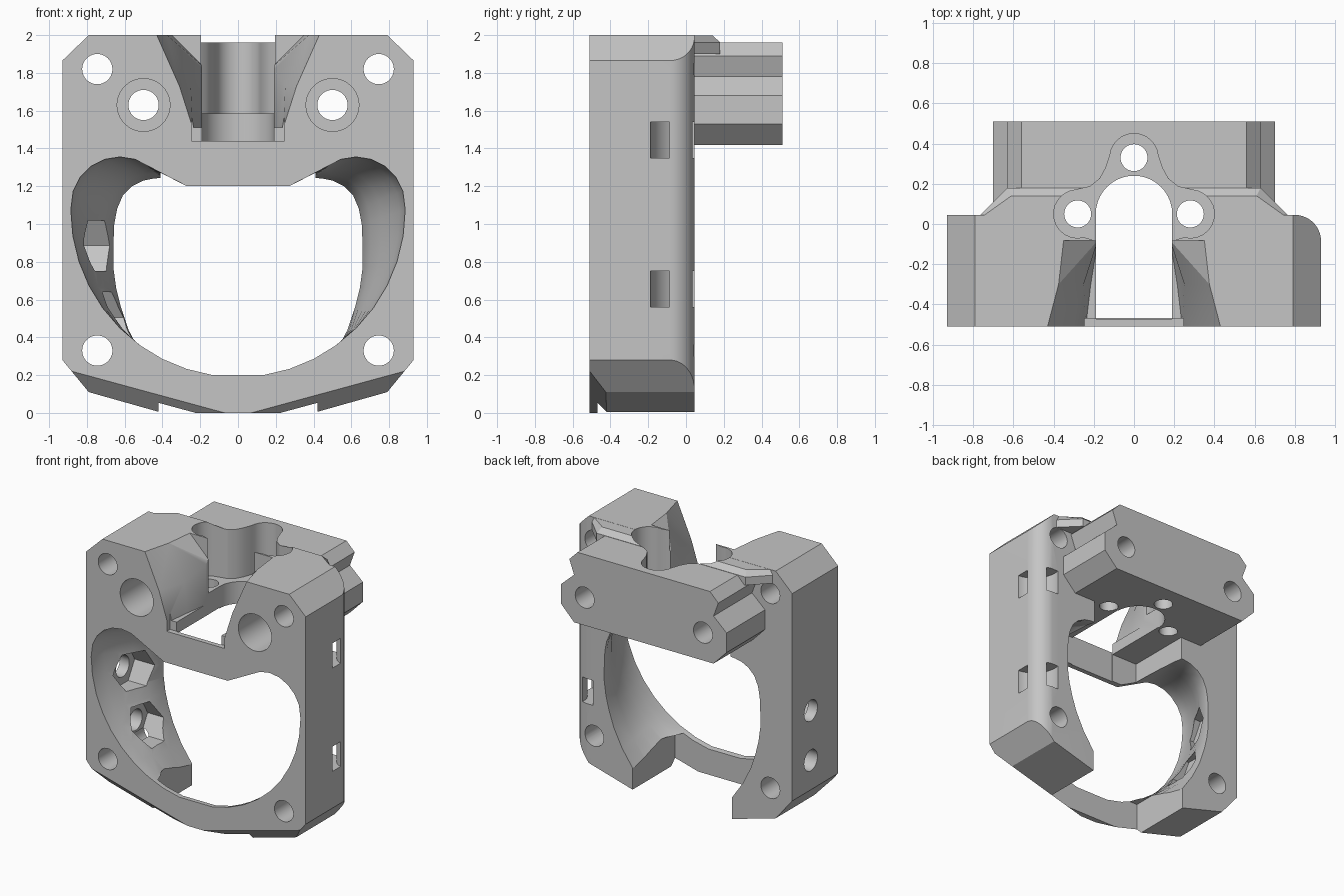
import bpy, bmesh, math
from math import pi, cos, sin

cube = bpy.data.objects.get("Cube")
if cube:
    bpy.data.objects.remove(cube, do_unlink=True)

grey = bpy.data.materials.new("light grey plastic")
grey.use_nodes = True
colour = (0.56, 0.56, 0.56, 1)
grey.diffuse_color = colour
grey.node_tree.nodes["Principled BSDF"].inputs["Base Color"].default_value = colour


def finish(name, bm):
    bmesh.ops.recalc_face_normals(bm, faces=bm.faces)
    mesh = bpy.data.meshes.new(name)
    bm.to_mesh(mesh)
    bm.free()
    mesh.materials.append(grey)
    ob = bpy.data.objects.new(name, mesh)
    bpy.context.collection.objects.link(ob)
    return ob


def loft(name, rings, triangulate=False):
    bm = bmesh.new()
    loops = [[bm.verts.new(p) for p in ring] for ring in rings]
    n = len(loops[0])
    for a, b in zip(loops, loops[1:]):
        for i in range(n):
            j = (i + 1) % n
            bm.faces.new((a[i], a[j], b[j], b[i]))
    bm.faces.new(loops[0])
    bm.faces.new(loops[-1])
    if triangulate:
        bmesh.ops.triangulate(bm, faces=bm.faces)
    return finish(name, bm)


def mirrored(half):
    """Close a half profile, listed from the centre line round to the centre line."""
    full = half + [(-x, v) for x, v in reversed(half)]
    return [p for p in full if abs(p[0]) > 1e-6]


def arc(cx, cy, r, a0, a1, steps):
    angles = [math.radians(a0 + (a1 - a0) * i / steps) for i in range(steps + 1)]
    return [(cx + r * cos(a), cy + r * sin(a)) for a in angles]


def at_y(pts, y):
    return [(x, y, z) for x, z in pts]


def at_z(pts, z):
    return [(x, y, z) for x, y in pts]


def prism_y(name, pts, y0, y1):
    return loft(name, [at_y(pts, y0), at_y(pts, y1)])


def prism_z(name, pts, z0, z1):
    return loft(name, [at_z(pts, z0), at_z(pts, z1)])


def box(name, x0, x1, y0, y1, z0, z1):
    return prism_z(name, [(x0, y0), (x1, y0), (x1, y1), (x0, y1)], z0, z1)


def rod(name, axis, a, b, start, end, r, sides=40):
    """Cylinder along x, y or z; a and b are its other two coordinates."""
    rings = []
    for c in (start, end):
        ring = []
        for i in range(sides):
            t = 2 * pi * i / sides
            u, v = a + r * cos(t), b + r * sin(t)
            ring.append({"x": (c, u, v), "y": (u, c, v), "z": (u, v, c)}[axis])
        rings.append(ring)
    return loft(name, rings)


def combine(target, other, operation):
    mod = target.modifiers.new(operation.lower(), 'BOOLEAN')
    mod.operation = operation
    mod.solver = 'EXACT'
    mod.use_hole_tolerant = True
    mod.object = other
    bpy.context.view_layer.objects.active = target
    bpy.ops.object.modifier_apply(modifier=mod.name)
    bpy.data.objects.remove(other, do_unlink=True)


# Main block: chamfered outline, one rounded vertical back corner
body = prism_y("carriage_body", mirrored(
    [(0.40, 0), (0.79, 0.11), (0.93, 0.28), (0.93, 1.865), (0.79, 2)]), -0.51, 0.045)
plan = [(-1, -0.6), (0.93, -0.6)] + arc(0.8, -0.085, 0.13, 0, 90, 10) + [(-1, 0.045)]
plan[-2:] = [(0.8, 0.046), (-1, 0.046)]
combine(body, prism_z("plan", plan, -0.5, 2.5), 'INTERSECT')

# Rear mounting bar with notched ends
bar = [(0.59, 1.417), (0.70, 1.53), (0.70, 1.68), (0.59, 1.78), (0.63, 1.89), (0.56, 1.96)]
combine(body, prism_y("rear_bar", mirrored(bar), -0.03, 0.51), 'UNION')

# Tapered web joining block and bar along the top
web = mirrored([(0.77, -0.06), (0.77, 0.04), (0.63, 0.18)])
web_top = mirrored([(0.75, -0.06), (0.75, 0.04), (0.61, 0.14)])
combine(body, loft("top_web", [at_z(web, 1.9), at_z(web, 1.962), at_z(web_top, 1.999)]), 'UNION')

cutters = []

# Large opening, wide at the front and narrower behind
front = arc(0, 1.075, 0.885, -90, 0, 10)
front += arc(0.625, 1.095, 0.26, 18, 108, 5)
front += [(0.27, 1.2), (0, 1.2)]
back = [(0, 0.08), (0.14, 0.09), (0.28, 0.12), (0.42, 0.17), (0.51, 0.30), (0.58, 0.44),
        (0.62, 0.56), (0.645, 0.66), (0.66, 0.77), (0.66, 0.88), (0.655, 1.0),
        (0.64, 1.08), (0.61, 1.15), (0.56, 1.20), (0.50, 1.23), (0.45, 1.24), (0.40, 1.245),
        (0.27, 1.2), (0, 1.2)]
front, back = mirrored(front), mirrored(back)


def blend(t):
    return [(a[0] + (b[0] - a[0]) * t, a[1] + (b[1] - a[1]) * t) for a, b in zip(front, back)]


steps = ((-0.55, 0), (-0.5, 0), (-0.4, 0.13), (-0.3, 0.32), (-0.2, 0.55), (-0.1, 0.8), (0.02, 1), (0.1, 1))
cutters.append(loft("opening", [at_y(blend(t), y) for y, t in steps], True))

# Gap behind the thin lower bridge, and behind the thin upper crossbar
cutters.append(box("lower_gap", -0.42, 0.42, -0.468, 0.2, -0.2, 0.26))
cutters.append(box("crossbar_gap", -0.41, 0.41, -0.466, 0.05, 1.1, 1.422))

# Flared channel in the top, narrowing towards the back, with a notch in front
flare = []
for y, low, mid, top in ((-0.55, 0.24, 0.31, 0.43), (-0.51, 0.24, 0.31, 0.43),
                         (-0.3, 0.215, 0.25, 0.375), (-0.082, 0.18, 0.18, 0.35)):
    knee = 1.83 if y > -0.1 else 1.73
    flare.append(at_y(mirrored([(low, 1.51), (mid, knee), (top, 2), (top, 2.1)]), y))
cutters.append(loft("flare", flare, True))
cutters.append(box("front_notch", -0.245, 0.245, -0.6, -0.47, 1.44, 1.6))

# Vertical U slot through channel and bar
slot = [(-0.19, -0.473), (0.19, -0.473)] + arc(0, 0.05, 0.19, 0, 180, 20)
cutters.append(prism_z("u_slot", slot, 0.8, 2.2))

# Three-lobed recess with screw holes
recess = [(0.17, -0.09)] + arc(0.28, 0.05, 0.12, -105, 85, 12)
recess += [(0.22, 0.185), (0.17, 0.225), (0.14, 0.28)] + arc(0, 0.33, 0.12, 5, 85, 6)
cutters.append(prism_z("recess", mirrored(recess), 1.585, 2.25))
for x, y in ((0, 0.33), (0.28, 0.05), (-0.28, 0.05)):
    cutters.append(rod("screw_hole", "z", x, y, 1.3, 2.3, 0.067))

for s in (-1, 1):
    # Corner holes and counterbored bar holes
    for z in (0.33, 1.82):
        cutters.append(rod("corner_hole", "y", s * 0.745, z, -0.7, 0.2, 0.08))
    cutters.append(rod("bar_hole", "y", s * 0.5, 1.63, -0.7, 0.7, 0.08))
    cutters.append(rod("counterbore", "y", s * 0.5, 1.63, -0.7, -0.2, 0.14))
    # Sloping lower front edge
    rows = []
    for y, drop in ((-0.53, -0.02), (-0.42, 0.09)):
        rows.append(at_y([(s * 0.07, -drop), (s * 1.0, 0.253 - drop),
                          (s * 1.0, -0.3), (s * 0.07, -0.3)], y))
    cutters.append(loft("lower_chamfer", rows))

# Curved cable tie channels round the left rear corner
for z0, z1 in ((0.56, 0.75), (1.35, 1.54)):
    ring = arc(0.95, 0.01, 0.2, 150, 280, 16) + arc(0.95, 0.01, 0.1, 280, 130, 16)
    cutters.append(prism_z("tie_channel", ring, z0, z1))

# Cross holes with hexagonal nut pockets on the right
for z, depth in ((0.885, -0.85), (0.505, -0.74)):
    cutters.append(rod("cross_hole", "x", -0.18, z, -1.1, -0.5, 0.08))
    cutters.append(rod("nut_pocket", "x", -0.19, z, depth, -0.45, 0.155, 6))

for c in cutters:
    combine(body, c, 'DIFFERENCE')

bpy.ops.object.select_all(action='DESELECT')
body.select_set(True)
bpy.context.view_layer.objects.active = body
bpy.ops.object.shade_smooth_by_angle(angle=math.radians(25))
